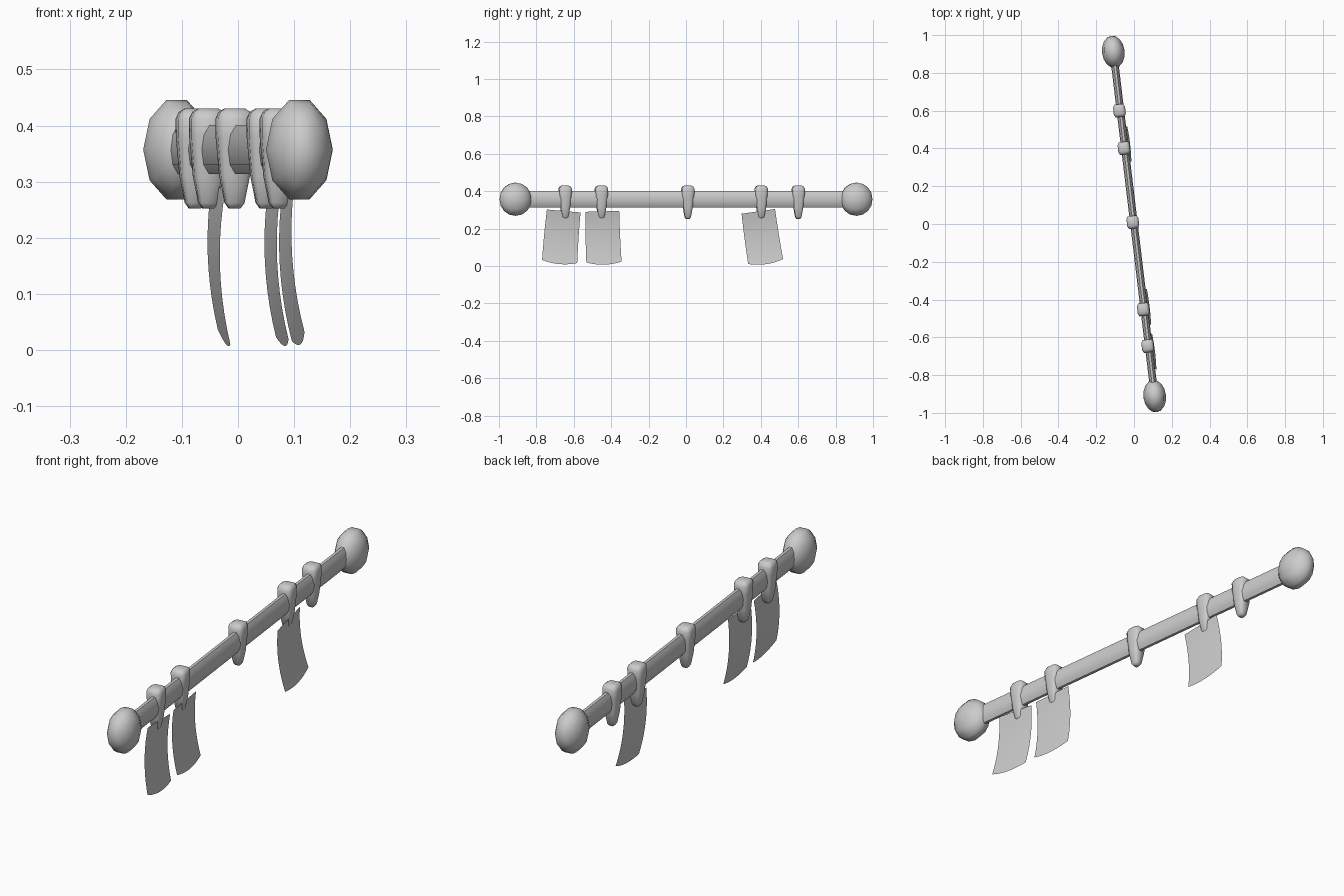
import bpy, bmesh, math
from mathutils import Matrix, Vector

cube = bpy.data.objects.get("Cube")
if cube:
    bpy.data.objects.remove(cube)

mat = bpy.data.materials.new("plain grey")
mat.use_nodes = True
grey = (0.6, 0.6, 0.6, 1)
mat.diffuse_color = grey
mat.node_tree.nodes["Principled BSDF"].inputs["Base Color"].default_value = grey

AXIS_Z = 0.357
TURN = Matrix.Rotation(math.atan(0.12), 4, 'Z')   # the whole rod is turned slightly


def add_object(name, bm, angle):
    """Turn the mesh into a shaded object lying along the rod direction."""
    bmesh.ops.transform(bm, matrix=TURN, verts=bm.verts)
    mesh = bpy.data.meshes.new(name)
    bm.to_mesh(mesh)
    bm.free()
    obj = bpy.data.objects.new(name, mesh)
    bpy.context.collection.objects.link(obj)
    mesh.materials.append(mat)
    bpy.ops.object.select_all(action='DESELECT')
    obj.select_set(True)
    bpy.context.view_layer.objects.active = obj
    bpy.ops.object.shade_smooth_by_angle(angle=math.radians(angle))
    return obj


# Rod: flattened ten-sided bar
bm = bmesh.new()
bmesh.ops.create_cone(bm, cap_ends=True, segments=10, radius1=1, radius2=1, depth=1.76)
place = (Matrix.Translation((0, 0, AXIS_Z)) @ Matrix.Diagonal((0.02, 1, 0.046, 1))
         @ Matrix.Rotation(math.pi / 2, 4, 'X') @ Matrix.Rotation(math.pi / 10, 4, 'Z'))
bmesh.ops.transform(bm, matrix=place, verts=bm.verts)
add_object("rod", bm, 40)

# Finials: flattened balls on both ends
for name, side in (("front_finial", -1), ("back_finial", 1)):
    bm = bmesh.new()
    bmesh.ops.create_uvsphere(bm, u_segments=10, v_segments=8, radius=1)
    place = (Matrix.Translation((0, side * 0.918, AXIS_Z)) @ Matrix.Diagonal((0.06, 0.086, 0.093, 1))
             @ Matrix.Rotation(math.pi / 2, 4, 'X') @ Matrix.Rotation(math.pi / 10 * 5, 4, 'Z'))
    bmesh.ops.transform(bm, matrix=place, verts=bm.verts)
    add_object(name, bm, 50)

# Rings: rounded bands that taper below the rod (height, half depth, half width)
SECTIONS = [(0.252, 0.010, 0.010), (0.262, 0.017, 0.016), (0.31, 0.026, 0.024),
            (0.38, 0.032, 0.032), (0.412, 0.032, 0.034), (0.424, 0.027, 0.028),
            (0.430, 0.018, 0.018)]
CORNERS = [(1, 0.55), (0.75, 1), (-0.75, 1), (-1, 0.55),
           (-1, -0.55), (-0.75, -1), (0.75, -1), (1, -0.55)]
for i, y in enumerate((-0.65, -0.455, 0.01, 0.405, 0.605)):
    bm = bmesh.new()
    loops = [[bm.verts.new((cx * hx - 0.005, y + cy * hy, z)) for cx, cy in CORNERS]
             for z, hx, hy in SECTIONS]
    for low, high in zip(loops, loops[1:]):
        for k in range(8):
            n = (k + 1) % 8
            bm.faces.new((low[k], low[n], high[n], high[k]))
    bm.faces.new(loops[0][::-1])
    bm.faces.new(loops[-1])
    add_object(f"ring_{i + 1}", bm, 60)


# Cloths: thin sheets, bowed and tilted in their own plane
def cloth(name, y, tilt, drop):
    cols, rows = 8, 10
    bm = bmesh.new()
    grid = []
    for r in range(rows + 1):
        t = r / rows
        line = []
        for c in range(cols + 1):
            s = c / cols * 2 - 1
            bow = 0.012 - 0.036 * t + 0.054 * t * t
            across = s * (0.091 + 0.004 * t)
            down = -0.285 * t + 0.014 * s * s * t
            v = Matrix.Rotation(tilt, 3, 'X') @ Vector((bow - 0.004 * s * s * t, across, down))
            line.append(bm.verts.new(v + Vector((0, y, drop))))
        grid.append(line)
    for r in range(rows):
        for c in range(cols):
            bm.faces.new((grid[r][c], grid[r + 1][c], grid[r + 1][c + 1], grid[r][c + 1]))
    add_object(name, bm, 60)


cloth("front_cloth", -0.66, math.radians(-5), 0.294)
cloth("middle_cloth", -0.452, math.radians(1.5), 0.292)
cloth("back_cloth", 0.388, math.radians(8), 0.292)
